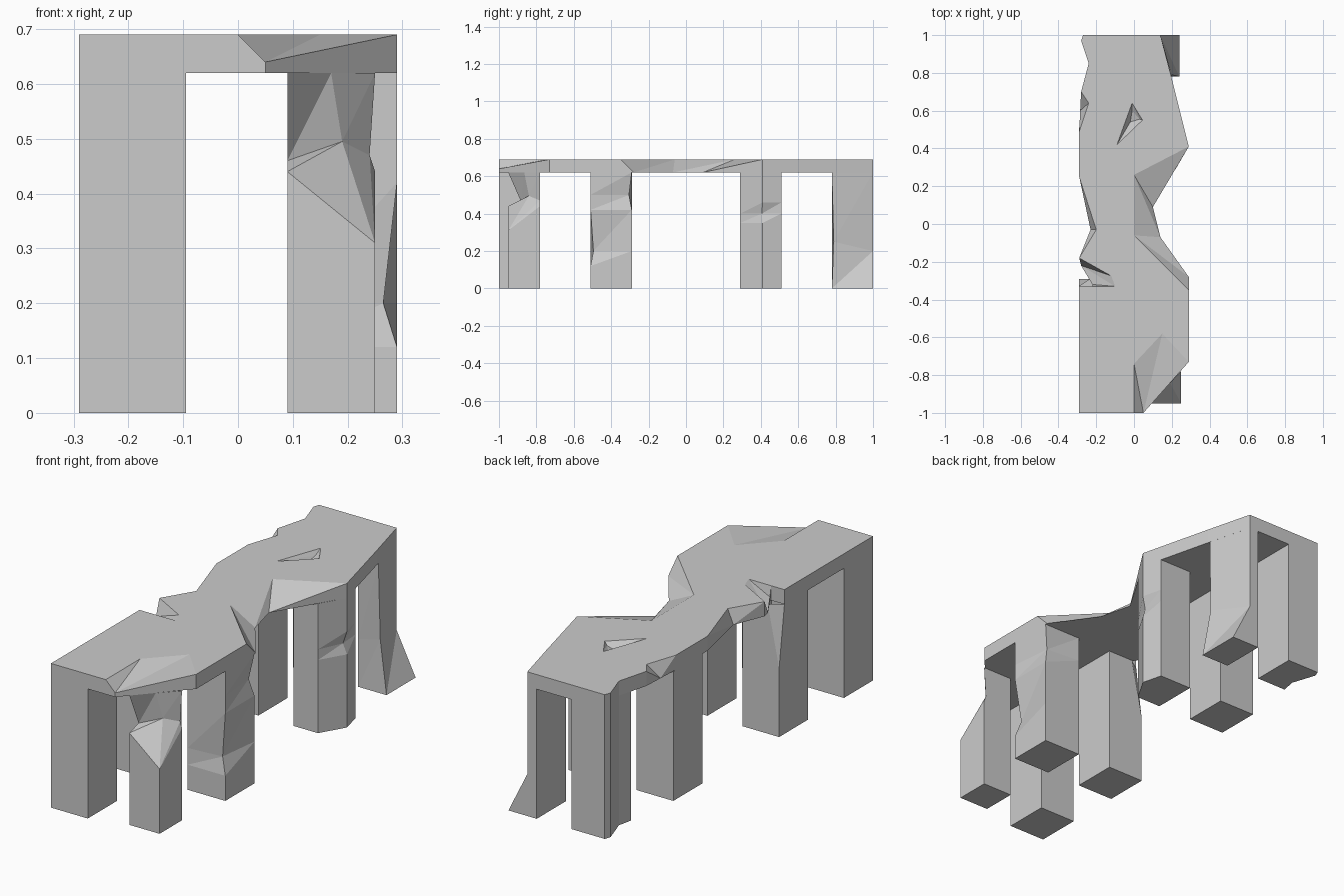
import bpy, bmesh

if "Cube" in bpy.data.objects:
    bpy.data.objects.remove(bpy.data.objects["Cube"])

Z0, Z1 = 0.62, 0.69   # underside and top of the slab


def loft(name, rings, cap_top=True):
    """Flat-faced solid through stacked rings with equal point counts."""
    bm = bmesh.new()
    vs = [[bm.verts.new(p) for p in r] for r in rings]
    n = len(rings[0])
    for a, b in zip(vs, vs[1:]):
        for i in range(n):
            j = (i + 1) % n
            bm.faces.new((a[i], a[j], b[j]))
            bm.faces.new((a[i], b[j], b[i]))
    bm.faces.new(vs[0][::-1])
    if cap_top:
        bm.faces.new(vs[-1])
    bmesh.ops.remove_doubles(bm, verts=bm.verts, dist=0.0005)
    bmesh.ops.dissolve_degenerate(bm, edges=bm.edges, dist=0.0005)
    bmesh.ops.triangulate(bm, faces=[f for f in bm.faces if len(f.verts) > 4])
    bmesh.ops.recalc_face_normals(bm, faces=bm.faces)
    me = bpy.data.meshes.new(name)
    bm.to_mesh(me)
    bm.free()
    ob = bpy.data.objects.new(name, me)
    bpy.context.collection.objects.link(ob)
    return ob


def ring(plan, z):
    return [(x, y, z) for x, y in plan]


def leg(name, plan, *mid, top=None):
    """Leg from a floor plan, optional chipped rings, and a top plan."""
    return loft(name, [ring(plan, 0), *mid, ring(top or plan, Z0)], False)


# Slab outline: (x, y) where whole, (top x, top y, rim x, rim y, rim z) where chipped
outline = [
    (-.29, -1), (0, -1), (0, -.74, .05, -1, .64), (.15, -.58, .29, -.73, Z1),
    (.29, -.73), (.29, -.35), (.29, -.35, .29, -.28, Z0),
    (0, -.06, .14, -.07, Z0), (0, .26, .10, .09, Z0),
    (.29, .41), (.20, .77), (.14, 1), (-.27, 1), (-.28, .97), (-.24, .85),
    (-.28, .70), (-.24, .64, -.285, .60, Z0), (-.29, .49), (-.29, .25),
    (-.20, -.03, -.23, -.03, Z0), (-.29, -.18),
    (-.12, -.275, -.28, -.22, Z0), (-.10, -.33, -.22, -.32, .64),
    (-.22, -.33), (-.29, -.33),
]
rows = [r if len(r) == 5 else (*r, *r, Z1) for r in outline]
slab = loft("slab", [[(r[2], r[3], Z0) for r in rows],
                     [(r[2], r[3], r[4]) for r in rows],
                     [(r[0], r[1], Z1) for r in rows]])

# Gouge in the top surface
tri = [(-.09, .42), (.045, .55), (-.01, .64)]
gouge = loft("gouge_cutter", [[(-.02, .54, .65), (.03, .555, .675), (-.01, .6, .67)],
                              ring(tri, Z1), ring(tri, Z1 + .05)])
gouge.hide_render = True
gouge.hide_viewport = True
cut = slab.modifiers.new("gouge", 'BOOLEAN')
cut.operation, cut.object, cut.solver = 'DIFFERENCE', gouge, 'EXACT'

# Left legs
leg("front_left_leg", [(-.29, -1), (-.095, -1), (-.095, -.78), (-.29, -.78)])
p = [(-.29, -.51), (-.095, -.51), (-.095, -.29), (-.29, -.29), (-.29, -.29)]
leg("mid_front_left_leg", p, ring(p, .33),
    top=[(-.29, -.51), (-.095, -.51), (-.095, -.29), (-.23, -.29), (-.29, -.33)])
leg("mid_back_left_leg", [(-.29, .29), (-.095, .29), (-.095, .51), (-.29, .51)])
leg("back_left_leg", [(-.255, .78), (-.095, .78), (-.095, 1), (-.27, 1),
                      (-.28, .97), (-.24, .85)])

# Front right leg with a bite under the slab
leg("front_right_leg", [(.09, -.95), (.25, -.95), (.25, -.78), (.09, -.78)],
    [(.09, -.95, .44), (.25, -.95, .31), (.25, -.78, .44), (.09, -.78, .44)],
    [(.09, -.88, .46), (.19, -.84, .495), (.24, -.78, .47), (.09, -.78, .5)],
    top=[(.09, -.95), (.17, -.865), (.25, -.78), (.09, -.78)])

# Middle right legs with corner chips
p = [(.09, -.51), (.29, -.51), (.29, -.29), (.09, -.29)]
leg("mid_front_right_leg", p, ring(p, .12),
    [(.09, -.51, .2), (.265, -.495, .2), (.29, -.29, .2), (.09, -.29, .2)],
    ring(p, .42),
    [(.09, -.51, .5), (.29, -.51, .5), (.27, -.305, .5), (.09, -.29, .5)])
p = [(.09, .29), (.22, .29), (.29, .41), (.265, .51), (.09, .51)]
q = [(.09, .29), (.22, .29), (.272, .405), (.265, .51), (.09, .51)]
leg("mid_back_right_leg", p, ring(p, .35), ring(q, .4), ring(p, .46))

# Back right leg flaring at the foot
leg("back_right_leg", [(.09, .78), (.24, .78), (.24, 1), (.09, 1)],
    [(.09, .78, .23), (.2, .79, .25), (.14, 1, .2), (.09, 1, .2)],
    top=[(.09, .78), (.197, .78), (.14, 1), (.09, 1)])
